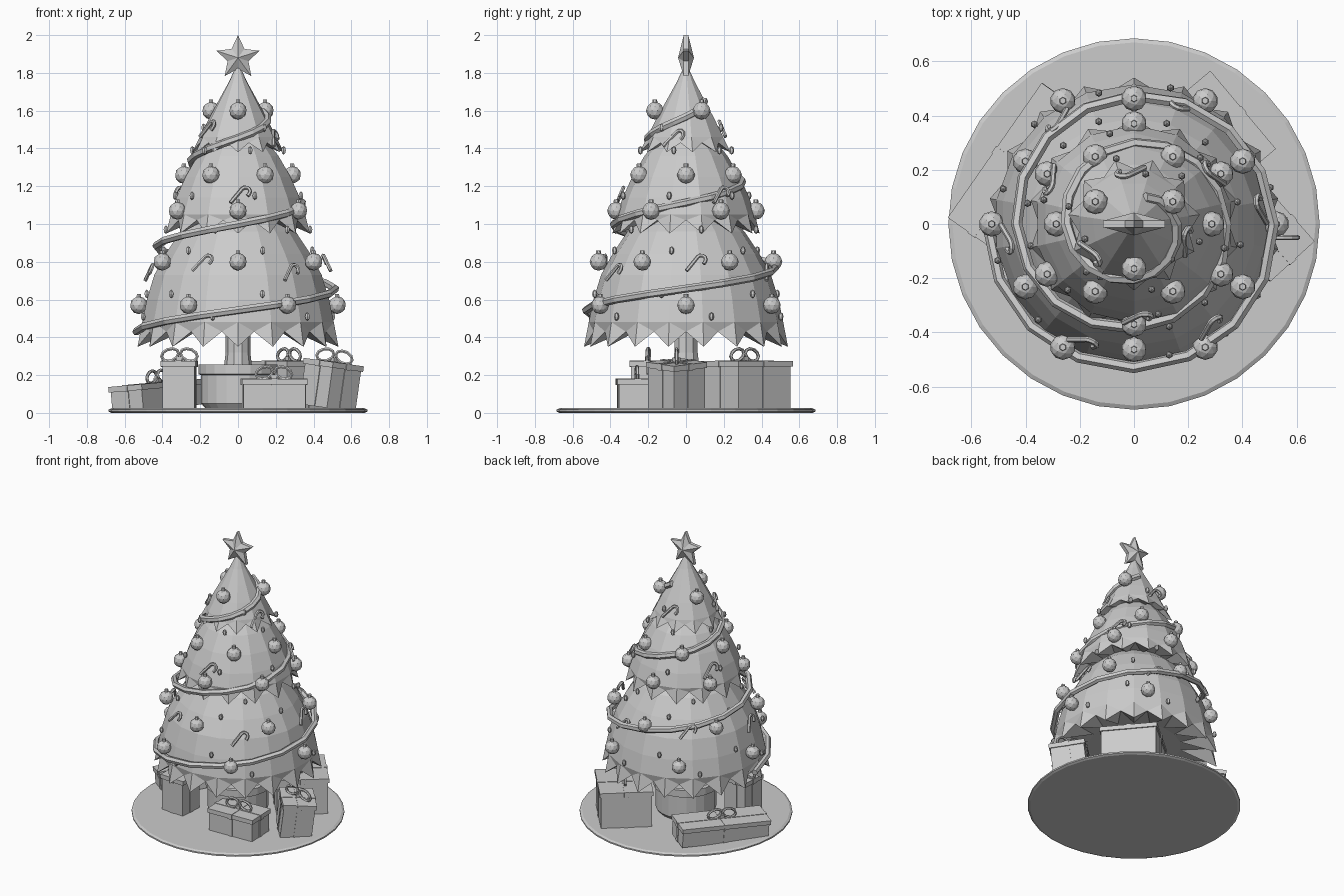
import bpy, bmesh
from math import sin, cos, pi, radians, tau
from mathutils import Matrix, Vector, Euler

if "Cube" in bpy.data.objects:
    bpy.data.objects.remove(bpy.data.objects["Cube"])


def finish(name, bm):
    bmesh.ops.recalc_face_normals(bm, faces=bm.faces)
    me = bpy.data.meshes.new(name)
    bm.to_mesh(me)
    bm.free()
    ob = bpy.data.objects.new(name, me)
    bpy.context.collection.objects.link(ob)
    return ob


def lathe(name, profile, n):
    """Revolve (radius, z) points with n flat sides; ends are capped."""
    bm = bmesh.new()
    rings = [[bm.verts.new((r * cos(tau * i / n), r * sin(tau * i / n), z))
              for i in range(n)] for r, z in profile]
    for a, b in zip(rings, rings[1:]):
        for i in range(n):
            j = (i + 1) % n
            bm.faces.new((a[i], a[j], b[j], b[i]))
    bm.faces.new(rings[0])
    bm.faces.new(rings[-1])
    return finish(name, bm)


def tubes(name, paths, radius, closed=False, res=1):
    """Round tubes along one or more paths, as one mesh."""
    cu = bpy.data.curves.new(name, 'CURVE')
    cu.dimensions = '3D'
    cu.bevel_depth = radius
    cu.bevel_resolution = res
    cu.use_fill_caps = True
    for pts in paths:
        sp = cu.splines.new('POLY')
        sp.points.add(len(pts) - 1)
        for p, co in zip(sp.points, pts):
            p.co = (*co, 1)
        sp.use_cyclic_u = closed
        sp.use_smooth = False
    ob = bpy.data.objects.new(name, cu)
    bpy.context.collection.objects.link(ob)
    bpy.ops.object.select_all(action='DESELECT')
    ob.select_set(True)
    bpy.context.view_layer.objects.active = ob
    bpy.ops.object.convert(target='MESH')


def polar(r, deg, z):
    return Vector((r * cos(radians(deg)), r * sin(radians(deg)), z))


# Round floor mat, pot and trunk
lathe("base_mat", [(0.67, 0), (0.685, 0.007), (0.685, 0.017), (0.67, 0.025)], 32)
lathe("pot", [(0.17, 0.02), (0.195, 0.05), (0.195, 0.2), (0.21, 0.205), (0.21, 0.255),
              (0.18, 0.255), (0.175, 0.225)], 20)
lathe("trunk", [(0.08, 0.2), (0.065, 0.32), (0.065, 0.5)], 10)


# Foliage tiers with jagged hems
def tier(name, n, tip, valley, profile, under):
    bm = bmesh.new()

    def ring(r, z, off=0.0):
        return [bm.verts.new(polar(r, 360 * (i + off) / n - 90, z)) for i in range(n)]
    tips, vals = ring(*tip), ring(*valley, 0.5)
    body = [ring(r, z) for r, z in profile]
    inner = ring(*under)
    for i in range(n):
        j = (i + 1) % n
        for r in (body[0], inner):
            bm.faces.new((r[i], tips[i], vals[i]))
            bm.faces.new((r[i], vals[i], r[j]))
            bm.faces.new((r[j], vals[i], tips[j]))
        for a, b in zip(body, body[1:]):
            bm.faces.new((a[i], a[j], b[j], b[i]))
    bm.faces.new(body[-1])
    bm.faces.new(inner)
    finish(name, bm)


tier("lower_tier", 18, (0.54, 0.35), (0.495, 0.43),
     [(0.515, 0.48), (0.49, 0.6), (0.45, 0.73), (0.39, 0.84), (0.31, 0.96), (0.2, 1.06)],
     (0.3, 0.45))
tier("middle_tier", 14, (0.39, 0.95), (0.35, 1.02),
     [(0.365, 1.05), (0.335, 1.14), (0.285, 1.25), (0.22, 1.36), (0.13, 1.47)], (0.2, 1.03))
tier("upper_tier", 11, (0.245, 1.38), (0.205, 1.43),
     [(0.205, 1.46), (0.155, 1.56), (0.1, 1.66), (0.05, 1.75), (0.012, 1.83)], (0.12, 1.43))

# Faceted star on top
bm = bmesh.new()
sides = []
for s in (-1, 1):
    rim = [bm.verts.new(((0.12, 0.058)[k % 2] * sin(k * pi / 5), s * 0.012,
                         1.88 + (0.12, 0.058)[k % 2] * cos(k * pi / 5))) for k in range(10)]
    hub = bm.verts.new((0, s * 0.042, 1.88))
    for k in range(10):
        bm.faces.new((rim[k], rim[(k + 1) % 10], hub))
    sides.append(rim)
for k in range(10):
    j = (k + 1) % 10
    bm.faces.new((sides[0][k], sides[0][j], sides[1][j], sides[1][k]))
finish("star", bm)

# Garland spiralling up the tree
stops = [(0.42, .54), (0.54, .53), (0.66, .515), (0.75, .48), (0.88, .435), (0.98, .39), (1.1, .345),
         (1.22, .30), (1.34, .25), (1.46, .20), (1.57, .155), (1.66, .10)]


def garland_r(z):
    for (z0, r0), (z1, r1) in zip(stops, stops[1:]):
        if z <= z1:
            return r0 + (r1 - r0) * (z - z0) / (z1 - z0)
    return stops[-1][1]


path = []
for k in range(44):
    z = 0.43 + 0.455 * k / 16
    path.append(polar(garland_r(z), 180 + 22.5 * k, z))
tubes("garland", [path], 0.021)

# Baubles with caps: (radius, z, first angle, count)
balls, caps, lights = bmesh.new(), bmesh.new(), bmesh.new()
for r, z, a0, n in [(.525, .57, 0, 6), (.463, .80, 30, 6), (.37, 1.07, 30, 6),
                    (.287, 1.26, 0, 6), (.165, 1.60, 30, 3)]:
    for i in range(n):
        p = polar(r, a0 + 360 * i / n, z)
        bmesh.ops.create_icosphere(balls, subdivisions=2, radius=0.047,
                                   matrix=Matrix.Translation(p))
        bmesh.ops.create_cone(caps, cap_ends=True, segments=6, radius1=0.014, radius2=0.012,
                              depth=0.02, matrix=Matrix.Translation(p + Vector((0, 0, 0.05))))
finish("baubles", balls)
finish("bauble_caps", caps)

# Small fairy lights in rings
for r, z, a0, n in [(.52, .51, 15, 6), (.50, .63, 45, 6), (.40, .86, 49, 6), (.39, .97, 12, 6),
                    (.345, 1.15, 45, 6), (.25, 1.39, 45, 6), (.19, 1.51, 77, 3)]:
    for i in range(n):
        m = Matrix.Translation(polar(r, a0 + 360 * i / n, z)) @ Matrix.Diagonal((1, 1, 1.6, 1))
        bmesh.ops.create_uvsphere(lights, u_segments=6, v_segments=4, radius=0.014, matrix=m)
finish("fairy_lights", lights)

# Candy canes: local x runs sideways, local z up the slope
cane = [Vector((0, 0, -0.065)), Vector((0, 0, 0.035))]
cane += [Vector((0.024 - 0.024 * cos(t * pi / 5), 0, 0.035 + 0.024 * sin(t * pi / 5)))
         for t in range(1, 6)]
cane += [Vector((0.048, 0, 0.022))]
canes = []
for r, a, z in ([(.47, 5 + 60 * i, (.80, .75)[i % 2]) for i in range(6)]
                + [(.345, a, 1.16) for a in (30, 150, 270)]
                + [(.19, 90, 1.51), (.19, 210, 1.51), (.20, 338, 1.46)]):
    m = (Matrix.Translation(polar(r, a, z)) @ Matrix.Rotation(radians(a + 90), 4, 'Z')
         @ Matrix.Rotation(radians(-22), 4, 'X') @ Matrix.Rotation(radians(38), 4, 'Y'))
    canes.append([m @ p for p in cane])
tubes("candy_canes", canes, 0.0105)


# Wrapped presents with lid, ribbon and bow
def block(bm, m, size, z):
    bmesh.ops.create_cube(bm, size=1, matrix=m @ Matrix.Translation((0, 0, z))
                          @ Matrix.Diagonal((*size, 1)))


def present(name, loc, size, turn, lean=0, bow_turn=0):
    w, d, h = size
    lid = 0.03
    m = (Matrix.Translation((*loc, 0.025 + h / 2)) @ Matrix.Rotation(radians(lean), 4, 'Y')
         @ Matrix.Rotation(radians(turn), 4, 'Z') @ Matrix.Translation((0, 0, -h / 2)))
    box, rib = bmesh.new(), bmesh.new()
    block(box, m, (w, d, h - lid), (h - lid) / 2)
    block(box, m, (w + 0.016, d + 0.016, lid), h - lid / 2)
    for a, b in ((0.03, d), (w, 0.03)):
        sx, sy = (a, b + 0.008) if a == 0.03 else (a + 0.008, b)
        block(rib, m, (sx, sy, h - lid), (h - lid) / 2)
        sx, sy = (a, b + 0.024) if a == 0.03 else (a + 0.024, b)
        block(rib, m, (sx, sy, lid + 0.006), h - lid / 2)
    block(rib, m, (0.03, 0.03, 0.025), h + 0.012)
    finish(name, box)
    finish(name + "_ribbon", rib)
    mb = m @ Matrix.Translation((0, 0, h)) @ Matrix.Rotation(radians(bow_turn), 4, 'Z')
    loops = [[mb @ Vector((s * (0.05 - 0.045 * cos(t * tau / 10)), 0,
                           0.032 + 0.032 * sin(t * tau / 10) - 0.008 * cos(t * tau / 10) * -1))
              for t in range(10)] for s in (-1, 1)]
    tubes(name + "_bow", loops, 0.009, closed=True)


present("front_present", (0.19, -0.26), (0.33, 0.20, 0.155), 2)
present("tall_present", (-0.31, -0.20), (0.17, 0.17, 0.25), -4)
present("leaning_present", (0.49, -0.05), (0.205, 0.22, 0.245), 42, 8, -42)
present("large_present", (0.27, 0.31), (0.36, 0.33, 0.25), -50)
present("long_present", (-0.42, 0.21), (0.59, 0.20, 0.135), 55, -5)
